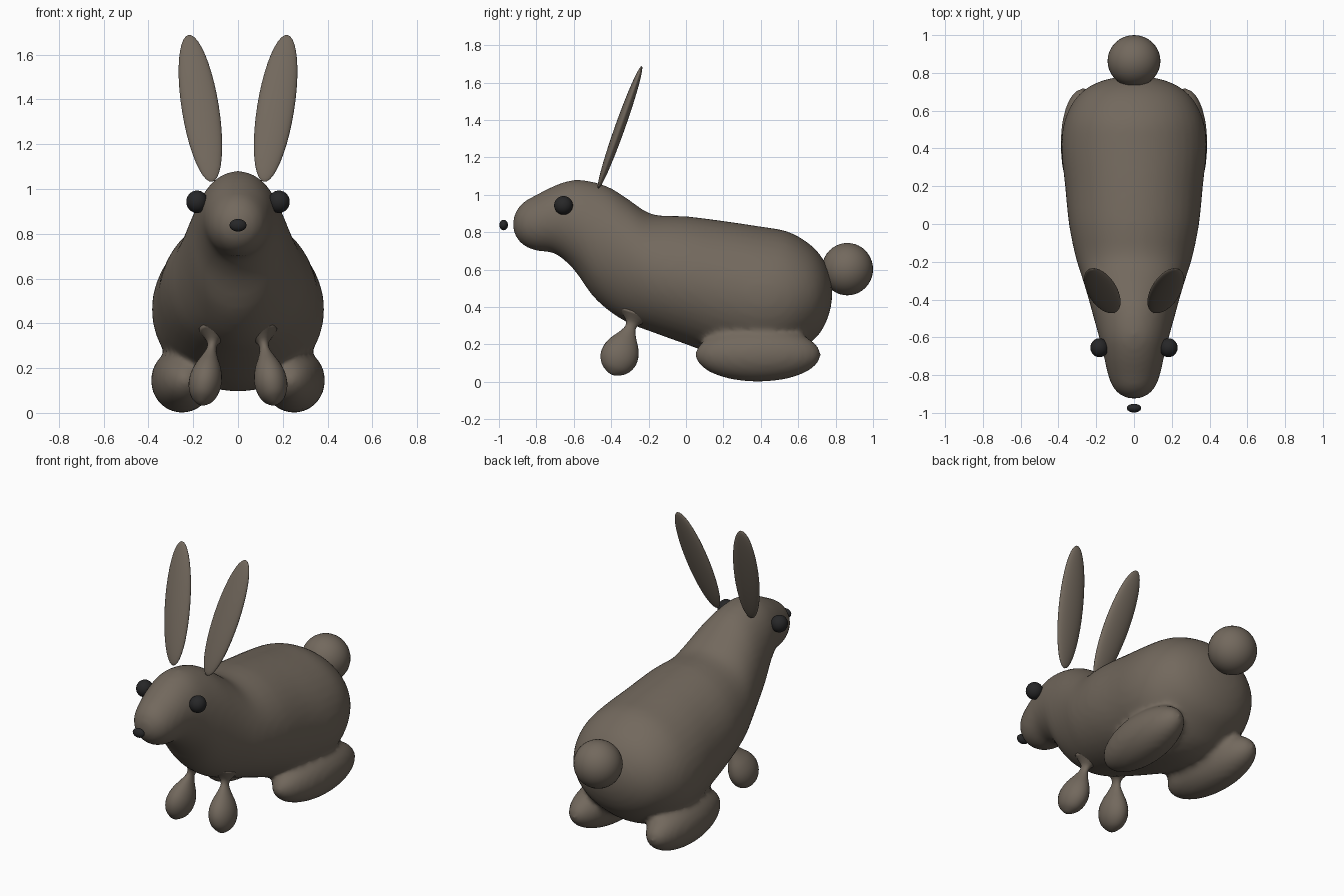
import bpy, bmesh, math
from mathutils import Vector, Matrix

if "Cube" in bpy.data.objects:
    bpy.data.objects.remove(bpy.data.objects["Cube"])


def material(name, rgb):
    m = bpy.data.materials.new(name)
    m.diffuse_color = (*rgb, 1)
    m.use_nodes = True
    m.node_tree.nodes["Principled BSDF"].inputs["Base Color"].default_value = m.diffuse_color
    return m


FUR = material("brown fur", (0.17, 0.14, 0.11))
DARK = material("near black", (0.02, 0.02, 0.021))


def finish(bm, name, mat):
    bmesh.ops.recalc_face_normals(bm, faces=bm.faces)
    me = bpy.data.meshes.new(name)
    bm.to_mesh(me)
    bm.free()
    me.materials.append(mat)
    me.shade_smooth()
    ob = bpy.data.objects.new(name, me)
    bpy.context.collection.objects.link(ob)
    return ob


def add_ellipsoid(bm, centre, radii, rot=Matrix.Identity(4)):
    mat = Matrix.Translation(centre) @ rot @ Matrix.Diagonal((*radii, 1))
    bmesh.ops.create_uvsphere(bm, u_segments=32, v_segments=20, radius=1, matrix=mat)


def ellipsoid(name, centre, radii, mat, rot=Matrix.Identity(4)):
    bm = bmesh.new()
    add_ellipsoid(bm, centre, radii, rot)
    return finish(bm, name, mat)


def add_loft(bm, rings):
    """Skin closed rings of points and cap both ends."""
    loops = [[bm.verts.new(p) for p in ring] for ring in rings]
    n = len(loops[0])
    for a, b in zip(loops, loops[1:]):
        for i in range(n):
            bm.faces.new((a[i], a[(i + 1) % n], b[(i + 1) % n], b[i]))
    bm.faces.new(loops[0])
    bm.faces.new(loops[-1])


def smooth_rows(rows, steps):
    """Catmull-Rom interpolation between profile rows."""
    out = []
    for i in range(len(rows) - 1):
        p = [rows[max(0, min(len(rows) - 1, i + k))] for k in (-1, 0, 1, 2)]
        for s in range(steps):
            t = s / steps
            out.append([0.5 * (2 * b + (c - a) * t + (2 * a - 5 * b + 4 * c - d) * t * t
                               + (3 * b - a - 3 * c + d) * t ** 3) for a, b, c, d in zip(*p)])
    return out + [rows[-1]]


# Head and torso: y, lowest z, highest z, half width
PROFILE = [
    (-0.925, 0.82, 0.86, 0.02), (-0.91, 0.775, 0.91, 0.065), (-0.87, 0.73, 0.96, 0.108),
    (-0.80, 0.70, 1.0, 0.138), (-0.70, 0.685, 1.05, 0.16), (-0.60, 0.60, 1.08, 0.185),
    (-0.50, 0.46, 1.07, 0.213), (-0.40, 0.37, 1.035, 0.24), (-0.30, 0.31, 0.97, 0.27),
    (-0.18, 0.265, 0.895, 0.308), (0.0, 0.20, 0.885, 0.345), (0.2, 0.13, 0.86, 0.365),
    (0.4, 0.095, 0.83, 0.385), (0.54, 0.12, 0.805, 0.37), (0.65, 0.195, 0.745, 0.32),
    (0.72, 0.265, 0.675, 0.25), (0.765, 0.36, 0.59, 0.15), (0.782, 0.45, 0.51, 0.04)]
SEG = 40
bm = bmesh.new()
add_loft(bm, [[(w * math.cos(a), y, (lo + hi) / 2 + (hi - lo) / 2 * math.sin(a))
               for a in (2 * math.pi * i / SEG for i in range(SEG))]
              for y, lo, hi, w in smooth_rows(PROFILE, 3)])
# Hind feet melt into the torso
for s in (-1, 1):
    add_ellipsoid(bm, (s * 0.25, 0.385, 0.145), (0.138, 0.338, 0.145),
                  Matrix.Rotation(-s * 0.06, 4, 'Z'))
body = finish(bm, "body_and_hind_feet", FUR)
remesh = body.modifiers.new("melt", 'REMESH')
remesh.mode = 'VOXEL'
remesh.voxel_size = 0.018
remesh.use_smooth_shade = True
soften = body.modifiers.new("soften", 'SMOOTH')
soften.factor = 0.5
soften.iterations = 8

# Front paws: distance along the leg, radius (egg with a thin flared wrist)
PAW = [(0.0, 0.008), (0.008, 0.03), (0.035, 0.066), (0.08, 0.088), (0.13, 0.09),
       (0.18, 0.074), (0.225, 0.048), (0.26, 0.03), (0.285, 0.027), (0.31, 0.04), (0.35, 0.09)]
for side, s in (("left", 1), ("right", -1)):
    foot, top = Vector((s * 0.165, -0.395, 0.038)), Vector((s * 0.112, -0.285, 0.32))
    axis = (top - foot).normalized()
    across = Vector((1, 0, 0)) - axis * axis.x
    across.normalize()
    depth = axis.cross(across)
    bm = bmesh.new()
    add_loft(bm, [[foot + axis * t + across * (0.8 * r * math.cos(a)) + depth * (1.1 * r * math.sin(a))
                   for a in (2 * math.pi * i / 24 for i in range(24))]
                  for t, r in smooth_rows(PAW, 3)])
    finish(bm, side + "_front_paw", FUR)

    # Ears: flat leaf shapes leaning back and out
    lean = Vector((s * 0.105, 0.235, 0.66)).normalized()
    wide = (Vector((1, 0, 0)) - lean * lean.x).normalized()
    thin = lean.cross(wide)
    rot = Matrix((wide, thin, lean)).transposed().to_4x4()
    ellipsoid(side + "_ear", (s * 0.168, -0.353, 1.36), (0.083, 0.027, 0.352), FUR, rot)

    ellipsoid(side + "_eye", (s * 0.183, -0.655, 0.943), (0.048, 0.05, 0.05), DARK)

ellipsoid("nose", (0, -0.975, 0.838), (0.038, 0.023, 0.028), DARK)
ellipsoid("tail", (0, 0.863, 0.602), (0.14, 0.137, 0.14), FUR)
